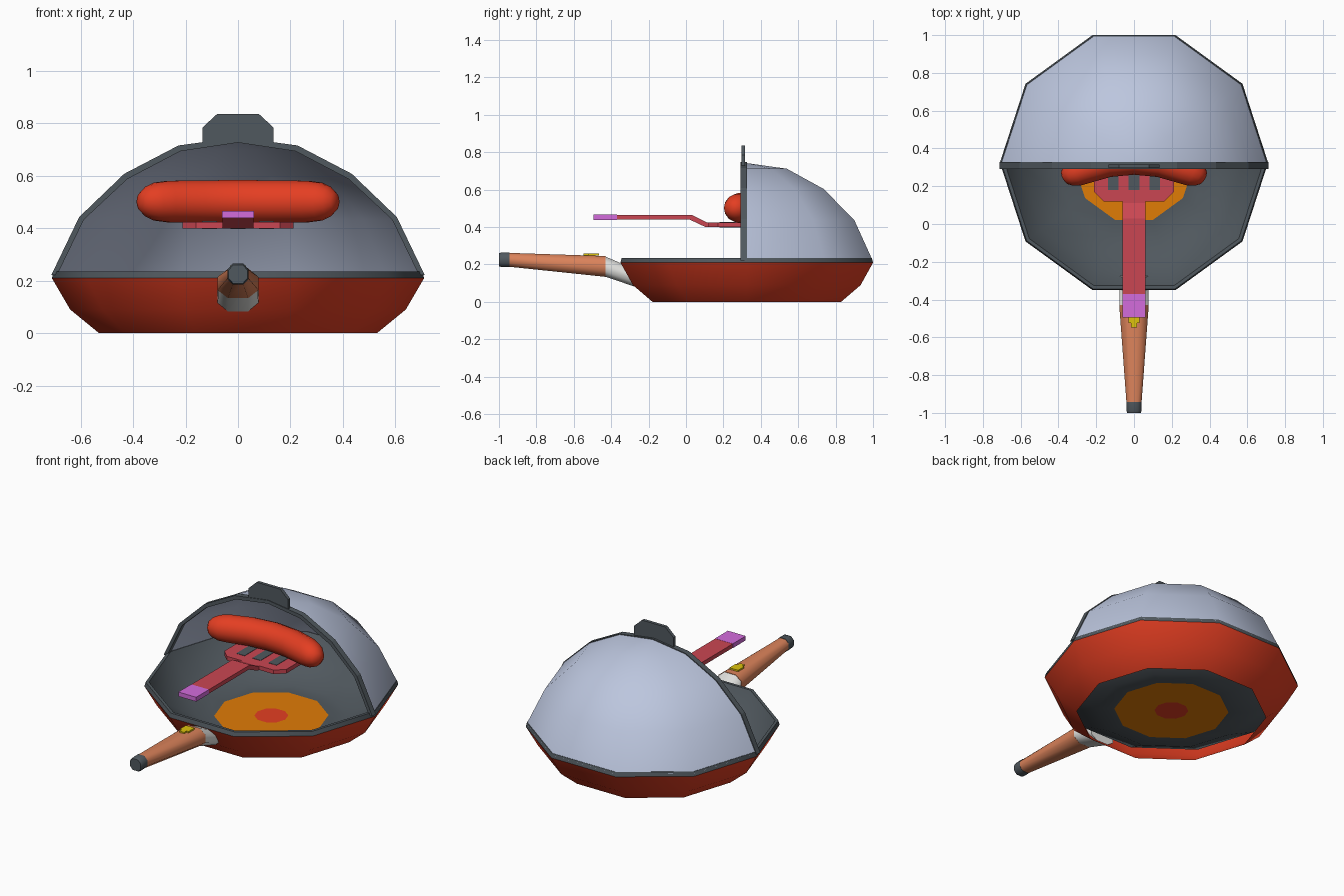
import bpy, bmesh, math
from mathutils import Vector

if "Cube" in bpy.data.objects:
    bpy.data.objects.remove(bpy.data.objects["Cube"])


def material(name, r, g, b):
    m = bpy.data.materials.new(name)
    lin = [((c / 255 + 0.055) / 1.055) ** 2.4 for c in (r, g, b)]
    m.diffuse_color = (*lin, 1)
    m.use_nodes = True
    m.node_tree.nodes["Principled BSDF"].inputs["Base Color"].default_value = m.diffuse_color
    return m


RED = material("red enamel", 228, 62, 34)
DARK = material("dark iron", 80, 88, 94)
LID = material("pale steel", 188, 198, 222)
ORANGE = material("orange", 224, 124, 6)
TAN = material("tan wood", 218, 130, 90)
ROSE = material("rose red", 202, 70, 82)
PINK = material("pink violet", 212, 108, 220)
YELLOW = material("yellow", 222, 196, 12)
WHITE = material("white metal", 225, 225, 222)

CY = 0.325  # centre of the pan along y


def make(name, verts, faces, mats, index=None, smooth=None):
    me = bpy.data.meshes.new(name)
    me.from_pydata([tuple(v) for v in verts], [], faces)
    for m in mats:
        me.materials.append(m)
    if index:
        for p, i in zip(me.polygons, index):
            p.material_index = i
    bm = bmesh.new()
    bm.from_mesh(me)
    bmesh.ops.remove_doubles(bm, verts=bm.verts, dist=1e-5)
    bmesh.ops.recalc_face_normals(bm, faces=bm.faces)
    bm.to_mesh(me)
    bm.free()
    ob = bpy.data.objects.new(name, me)
    bpy.context.collection.objects.link(ob)
    if smooth:
        bpy.ops.object.select_all(action='DESELECT')
        ob.select_set(True)
        bpy.context.view_layer.objects.active = ob
        bpy.ops.object.shade_smooth_by_angle(angle=math.radians(smooth))
    return ob


def loft(name, rings, mats, index=None, smooth=None, caps=True):
    """Skin a row of equal closed rings; index gives a material per band."""
    n = len(rings[0])
    verts = [v for r in rings for v in r]
    faces, idx = [], []
    for k in range(len(rings) - 1):
        for i in range(n):
            j = (i + 1) % n
            faces.append((k * n + i, k * n + j, (k + 1) * n + j, (k + 1) * n + i))
            idx.append(index[k] if index else 0)
    if caps:
        faces += [tuple(range(n)), tuple(range(len(verts) - n, len(verts)))]
        idx += [idx[0], idx[-1]]
    return make(name, verts, faces, mats, idx, smooth)


def prism(name, poly, axis, lo, hi, mat):
    """Extrude a 2D outline along x (outline y,z), y (outline x,z) or z (outline x,y)."""
    def put(p, t):
        return {'x': (t, *p), 'y': (p[0], t, p[1]), 'z': (*p, t)}[axis]
    return loft(name, [[put(p, t) for p in poly] for t in (lo, hi)], [mat])


def circle(r, z, start=0, count=10):
    return [(r * math.cos(math.radians(36 * i)), CY + r * math.sin(math.radians(36 * i)), z)
            for i in range(start, start + count)]


def mirrored(half):
    return half + [(-x, z) for x, z in reversed(half)]


# Pan: ten-sided shell, open underneath, with a raised floor carrying painted rings
pan_profile = [(0.53, 0), (0.64, 0.09), (0.71, 0.21), (0.703, 0.236), (0.685, 0.236),
               (0.605, 0.11), (0.42, 0.024), (0.32, 0.024), (0.095, 0.024), (0, 0.024)]
bands = [0, 0, 1, 1, 1, 1, 1, 2, 0]
verts, faces, idx = [], [], []
for r, z in pan_profile:
    verts += circle(r, z)
for k, b in enumerate(bands):
    for i in range(10):
        j = (i + 1) % 10
        a, c = k * 10, k * 10 + 10
        last = k == len(bands) - 1
        faces.append((a + i, a + j, c) if last else (a + i, a + j, c + j, c + i))
        idx.append(b)
pan = make("pan", verts, faces, [RED, DARK, ORANGE], idx, 38)
if pan.data.polygons[0].normal.z > 0:
    pan.data.flip_normals()

# Lid: rear half of a ten-sided dome, outer and inner skins
dome = [(0.706, 0.225), (0.603, 0.44), (0.43, 0.605), (0.225, 0.712), (0, 0.742)]
for name, inset, out in (("lid_outer", 0, 1), ("lid_inner", 0.012, -1)):
    verts, faces = [], []
    for r, z in dome[:-1]:
        verts += circle(r - inset, z - inset * (z - 0.225) / 0.5, 0, 6)
    verts.append((0, CY, dome[-1][1] - inset))
    for k in range(3):
        for i in range(5):
            a = k * 6 + i
            faces.append((a, a + 1, a + 7, a + 6))
    faces += [(18 + i, 19 + i, 24) for i in range(5)]
    lid = make(name, verts, faces, [LID], None, 60)
    if lid.data.polygons[0].normal.x * out < 0:
        lid.data.flip_normals()

# Lid frame: dark band around the open front edge
outer = [(0.712, 0.222), (0.606, 0.443), (0.434, 0.608), (0.227, 0.716), (0, 0.747)]
inner = [(0.69, 0.222), (0.588, 0.433), (0.422, 0.588), (0.22, 0.694), (0, 0.727)]
outer += [(-x, z) for x, z in outer[-2::-1]]
inner += [(-x, z) for x, z in inner[-2::-1]]
loft("lid_frame", [[(a[0], 0.292, a[1]), (a[0], 0.327, a[1]), (b[0], 0.327, b[1]), (b[0], 0.292, b[1])]
                   for a, b in zip(outer, inner)], [DARK])

# Lid tab: chamfered grip on top
prism("lid_tab", mirrored([(0.135, 0.728), (0.135, 0.785), (0.08, 0.836)]), 'y', 0.296, 0.316, DARK)


# Pan handle: eight-sided tapering sections, ferrule, grip and end cap
def octagon(y, hx, z0, z1):
    cz, hz = (z0 + z1) / 2, (z1 - z0) / 2
    pts = [(1, -0.45), (1, 0.45), (0.5, 1), (-0.5, 1), (-1, 0.45), (-1, -0.45), (-0.5, -1), (0.5, -1)]
    return [(a * hx, y, cz + b * hz) for a, b in pts]


loft("handle_ferrule", [octagon(-0.275, 0.078, 0.082, 0.175), octagon(-0.432, 0.076, 0.135, 0.243)],
     [WHITE], None, 60)
loft("handle_grip", [octagon(-0.43, 0.078, 0.134, 0.245), octagon(-0.945, 0.04, 0.188, 0.262)],
     [TAN], None, 60)
loft("handle_cap", [octagon(-0.943, 0.041, 0.186, 0.265), octagon(-0.985, 0.041, 0.186, 0.265),
                    octagon(-1.0, 0.036, 0.19, 0.26)], [DARK], None, 60)
prism("handle_badge", mirrored([(0.016, -0.548), (0.016, -0.525), (0.03, -0.525), (0.03, -0.465)]),
      'z', 0.248, 0.2575, YELLOW)

# Spatula: cranked stem, violet end, chamfered head with dark slots
prism("spatula_stem", [(-0.37, 0.44), (0.02, 0.44), (0.105, 0.4), (0.125, 0.4), (0.125, 0.425),
                       (0.112, 0.425), (0.03, 0.465), (-0.37, 0.465)], 'x', -0.06, 0.06, ROSE)
prism("spatula_end", [(-0.495, 0.439), (-0.37, 0.439), (-0.37, 0.466), (-0.495, 0.466)],
      'x', -0.061, 0.061, PINK)
prism("spatula_head", mirrored([(0.16, 0.12), (0.212, 0.17), (0.212, 0.33), (0.17, 0.375)]),
      'z', 0.4, 0.425, ROSE)
for n, x in enumerate((-0.109, 0, 0.109)):
    for side, z in (("upper", 0.424), ("lower", 0.398)):
        prism(f"spatula_slot_{side}_{n + 1}",
              [(x - 0.028, 0.18), (x + 0.028, 0.18), (x + 0.028, 0.33), (x - 0.028, 0.33)],
              'z', z, z + 0.003, DARK)

# Sausage: bent tube with rounded ends
half = [(0.376, 0.012), (0.37, 0.035), (0.348, 0.058), (0.315, 0.074), (0.265, 0.081), (0.14, 0.083)]
stations = [(-s, r) for s, r in half] + [(0, 0.084)] + half[::-1]
rings = []
for s, r in stations:
    centre = Vector((s, 0.345 - 0.75 * s * s, 0.502))
    side = Vector((1.5 * s, 1, 0)).normalized()
    rings.append([centre + side * (r * math.cos(math.tau * i / 14))
                  + Vector((0, 0, r * math.sin(math.tau * i / 14))) for i in range(14)])
loft("sausage", rings, [RED], None, 60)
